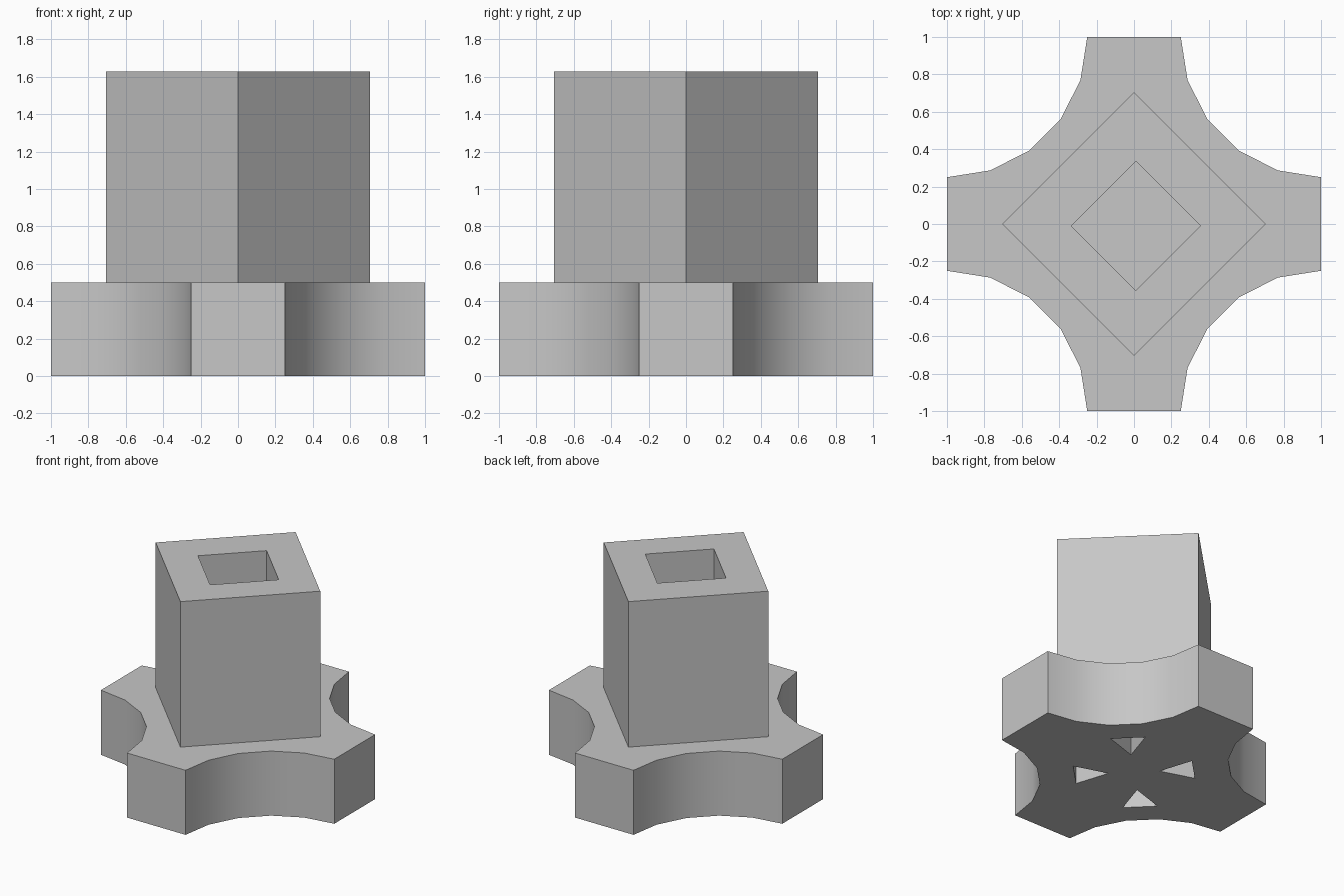
import bpy, bmesh
from math import cos, sin, pi, radians
from mathutils import Vector

cube = bpy.data.objects.get("Cube")
if cube:
    bpy.data.objects.remove(cube)

grey = bpy.data.materials.new("plain_grey")
grey.use_nodes = True
colour = (0.57, 0.57, 0.57, 1)
grey.diffuse_color = colour
grey.node_tree.nodes["Principled BSDF"].inputs["Base Color"].default_value = colour


def prism(name, outline, bottom, top):
    """Extrude a counter-clockwise outline between two heights."""
    bm = bmesh.new()
    face = bm.faces.new([bm.verts.new((x, y, bottom)) for x, y in outline])
    new = bmesh.ops.extrude_face_region(bm, geom=[face])["geom"]
    verts = [v for v in new if isinstance(v, bmesh.types.BMVert)]
    bmesh.ops.translate(bm, verts=verts, vec=(0, 0, top - bottom))
    bmesh.ops.recalc_face_normals(bm, faces=bm.faces)
    mesh = bpy.data.meshes.new(name)
    bm.to_mesh(mesh)
    bm.free()
    mesh.materials.append(grey)
    obj = bpy.data.objects.new(name, mesh)
    bpy.context.collection.objects.link(obj)
    return obj


def select(obj):
    bpy.ops.object.select_all(action='DESELECT')
    obj.select_set(True)
    bpy.context.view_layer.objects.active = obj


def cut(obj, cutter):
    """Subtract the cutter and remove it."""
    cutter.hide_render = True
    mod = obj.modifiers.new("cut", 'BOOLEAN')
    mod.operation = 'DIFFERENCE'
    mod.solver = 'EXACT'
    mod.object = cutter
    select(obj)
    bpy.ops.object.modifier_apply(modifier=mod.name)
    bpy.data.objects.remove(cutter)


def diamond(radius, cx=0, cy=0):
    return [(cx + radius * cos(i * pi / 2), cy + radius * sin(i * pi / 2))
            for i in range(4)]


# Cross-shaped base: a square with a rounded bite out of each corner
outline = []
for cx, cy, start in ((1, 1, 270), (-1, 1, 360), (-1, -1, 90), (1, -1, 180)):
    for i in range(6):
        a = radians(start - 18 * i)
        outline.append((cx + 0.75 * cos(a), cy + 0.75 * sin(a)))
base = prism("cross_base", outline, 0, 0.5)

# Triangular pockets in the underside, pointing to the middle
for angle, tip in ((45, 0.245), (135, 0.18), (225, 0.25), (315, 0.18)):
    out = Vector((cos(radians(angle)), sin(radians(angle))))
    side = Vector((-out.y, out.x)) * 0.122
    back = out * (tip + 0.238)
    cut(base, prism("pocket_cutter", [out * tip, back - side, back + side], -0.1, 0.3))

# Square column turned by an eighth, with a square socket in its top
column = prism("square_column", diamond(0.705), 0.5, 1.627)
cut(column, prism("socket_cutter", diamond(0.346, 0.01, -0.01), 1.0, 1.8))

for obj in (base, column):
    select(obj)
    bpy.ops.object.shade_smooth_by_angle(angle=radians(30))
